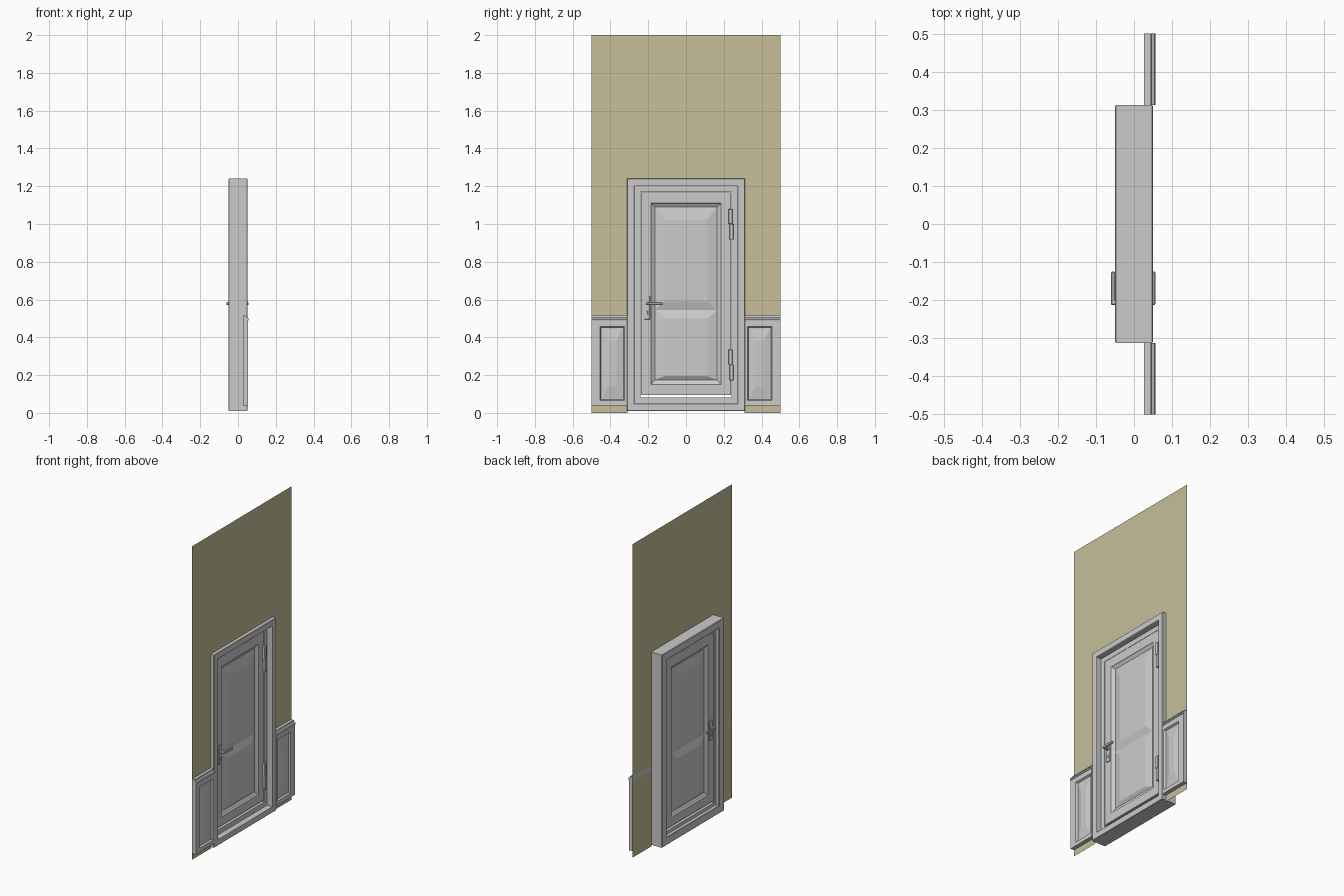
import bpy, bmesh, math

if "Cube" in bpy.data.objects:
    bpy.data.objects.remove(bpy.data.objects["Cube"])


def finish(name, bm, mat=None):
    bmesh.ops.recalc_face_normals(bm, faces=bm.faces)
    me = bpy.data.meshes.new(name)
    bm.to_mesh(me)
    bm.free()
    ob = bpy.data.objects.new(name, me)
    bpy.context.collection.objects.link(ob)
    if mat:
        me.materials.append(mat)
    return ob


def rect(y0, y1, z0, z1, x):
    return [(x, y0, z0), (x, y1, z0), (x, y1, z1), (x, y0, z1)]


def inset(r, dy, dz, x):
    (_, y0, z0), (_, y1, z1) = r[0], r[2]
    return rect(y0 + dy, y1 - dy, z0 + dz, z1 - dz, x)


def loft(bm, loops, closed=False, caps=(True, True)):
    """Bridge a list of equal-sized loops, optionally as a closed ring."""
    rows = [[bm.verts.new(p) for p in l] for l in loops]
    pairs = list(zip(rows, rows[1:]))
    if closed:
        pairs.append((rows[-1], rows[0]))
    for a, b in pairs:
        for i in range(len(a)):
            j = (i + 1) % len(a)
            bm.faces.new((a[i], a[j], b[j], b[i]))
    if not closed:
        if caps[0]:
            bm.faces.new(rows[0])
        if caps[1]:
            bm.faces.new(rows[-1])


def box(name, x0, x1, y0, y1, z0, z1, bevel=0.0):
    bm = bmesh.new()
    loft(bm, [rect(y0, y1, z0, z1, x0), rect(y0, y1, z0, z1, x1)])
    if bevel:
        bmesh.ops.bevel(bm, geom=bm.edges[:], offset=bevel, segments=1, affect='EDGES')
    return finish(name, bm)


# wall sheet with door opening
paint = bpy.data.materials.new("wall_paint")
paint.diffuse_color = (0.57, 0.52, 0.32, 1)
paint.use_nodes = True
paint.node_tree.nodes["Principled BSDF"].inputs["Base Color"].default_value = paint.diffuse_color
bm = bmesh.new()
outline = [(-.5, 0), (-.31, 0), (-.31, 1.235), (.31, 1.235),
           (.31, 0), (.5, 0), (.5, 2), (-.5, 2)]
bm.faces.new([bm.verts.new((.026, y, z)) for y, z in outline])
finish("wall", bm, paint)

# door frame: profile of (inset, x) swept round the rectangle
outer = rect(-.3125, .3125, .01, 1.24, 0)
profile = [(0, -.047), (0, .047), (.003, .05), (.038, .05), (.040, .047),
           (.040, .015), (.071, .015), (.071, -.028), (.050, -.028),
           (.050, -.047), (.047, -.05), (.003, -.05)]
bm = bmesh.new()
loft(bm, [inset(outer, i, i, x) for i, x in profile], closed=True)
finish("door_frame", bm)

# door leaf: moulded recess on each face
FRONT, BACK = .014, -.027
leaf = rect(-.239, .239, .095, 1.168, 0)
groove = rect(-.185, .185, .15, 1.11, 0)
bed = rect(-.165, .165, .175, 1.09, 0)


def face_loops(x, s):
    return [inset(leaf, 0, 0, x), inset(groove, 0, 0, x),
            inset(groove, .003, .003, x - s * .004), inset(bed, 0, 0, x - s * .014)]


bm = bmesh.new()
loft(bm, face_loops(BACK, -1)[::-1] + face_loops(FRONT, 1))
finish("door_leaf", bm)

# raised panels, both sides of the leaf
for side, x, s in (("front", FRONT, 1), ("back", BACK, -1)):
    for part, z0, z1, lo, hi in (("lower", .175, .545, .02, .045),
                                 ("upper", .545, 1.09, .045, .065)):
        bm = bmesh.new()
        loft(bm, [rect(-.164, .164, z0, z1, x - s * .014),
                  rect(-.113, .113, z0 + lo, z1 - hi, x - s * .002)], caps=(False, True))
        bmesh.ops.recalc_face_normals(bm, faces=bm.faces)
        finish(f"{part}_panel_{side}", bm)

# handles: back plate, spindle, lever, key cylinder
for side, x, s in (("front", FRONT, 1), ("back", BACK, -1)):
    tip = .056 if s > 0 else -.061

    def span(a, b):
        return sorted((a, b))
    box(f"handle_plate_{side}", *span(x, x + s * .006), -.221, -.190, .495, .62, .002)
    box(f"handle_spindle_{side}", *span(x, tip - s * .003), -.213, -.198, .570, .586, .003)
    box(f"handle_lever_{side}", *span(tip - s * .011, tip), -.213, -.125, .570, .586, .003)
    box(f"key_cylinder_{side}", *span(x, x + s * .010), -.210, -.201, .520, .540, .002)

# hinges: door leaf half above, frame half below
for n, z in (("lower", .255), ("upper", 1.0)):
    box(f"{n}_hinge_top", .010, .030, .225, .245, z, z + .08, .002)
    box(f"{n}_hinge_bottom", .010, .030, .231, .251, z - .083, z, .002)

# wainscot panels and cap rail each side of the door
for side, y0, y1, a, b in (("left", -.5, -.3125, -.455, -.325),
                           ("right", .3125, .5, .325, .455)):
    bm = bmesh.new()
    body = rect(y0, y1, .04, .495, 0)
    hole = rect(a, b, .065, .457, 0)
    loft(bm, [inset(body, 0, 0, .027), inset(body, 0, 0, .052),
              inset(hole, 0, 0, .052), inset(hole, .006, .006, .041),
              inset(hole, .012, .012, .041), inset(hole, .042, .075, .049)])
    finish(f"wainscot_{side}", bm)
    bm = bmesh.new()
    cap = [(.026, .488), (.055, .488), (.057, .494), (.054, .502),
           (.046, .506), (.044, .515), (.026, .515)]
    loft(bm, [[(x, y, z) for x, z in cap] for y in (y0, y1)])
    finish(f"wainscot_cap_{side}", bm)
